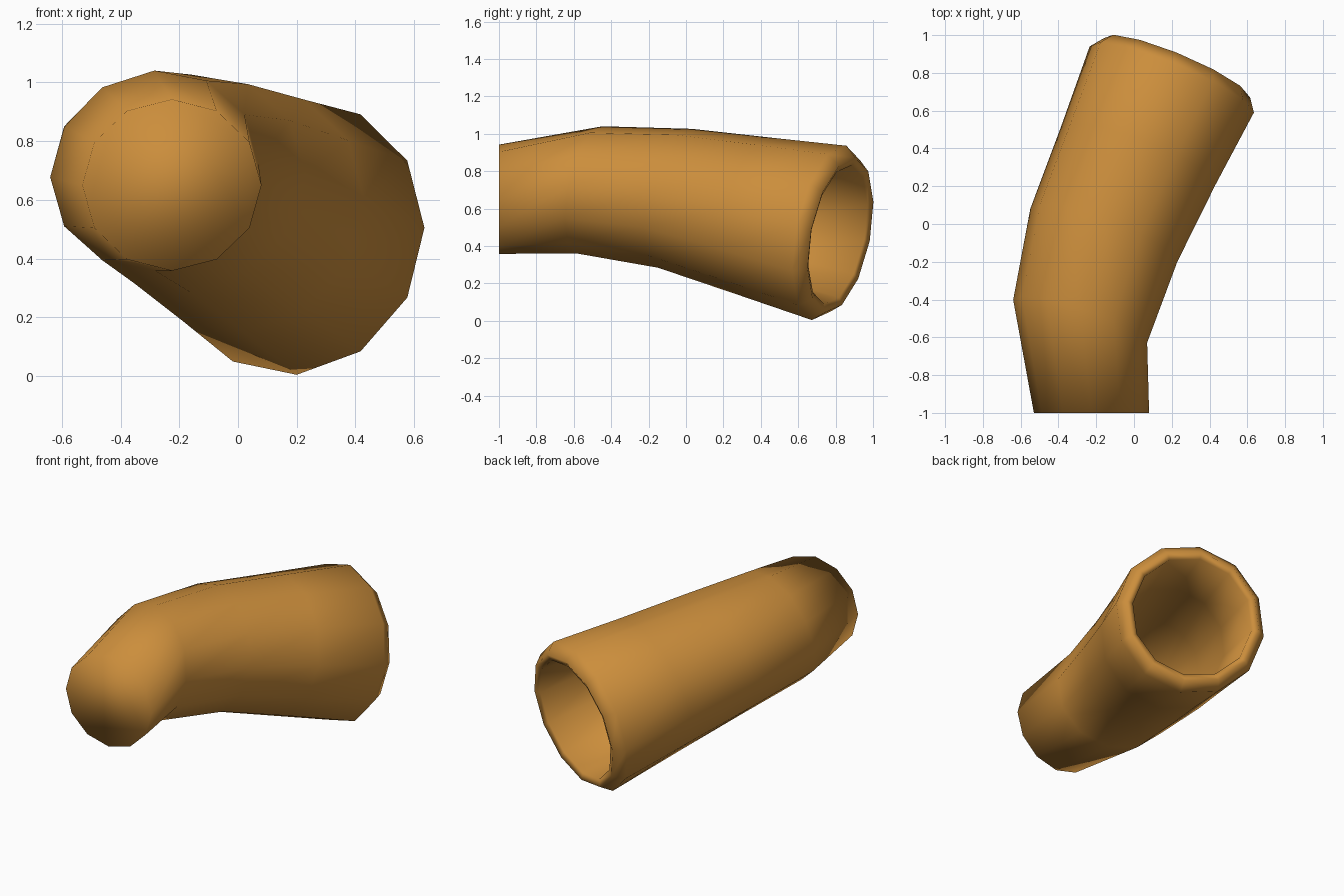
import bpy, bmesh
from math import sin, cos, pi
from mathutils import Vector

if "Cube" in bpy.data.objects:
    bpy.data.objects.remove(bpy.data.objects["Cube"])

SIDES = 12
TILT = (0.35, 0.91, -0.22)
END_TILT = (0.38, 0.91, -0.18)
WALL = 0.085

# Outer wall stations: centre, axis direction, half width, half height
outer = [
    ((-0.225, -1.00, 0.65), (0, 1, 0), 0.305, 0.292),
    ((-0.285, -0.515, 0.70), (0.31, 0.93, -0.19), 0.373, 0.347),
    ((-0.16, -0.06, 0.655), TILT, 0.415, 0.382),
    ((0.02, 0.355, 0.563), TILT, 0.438, 0.428),
    ((0.20, 0.765, 0.47), END_TILT, 0.47, 0.475),
]

# Rounded lip that bulges past the end of the wall
lip = [
    ((0.226, 0.826, 0.457), END_TILT, 0.42, 0.42),
    ((0.222, 0.812, 0.46), END_TILT, 0.378, 0.378),
]


def add_ring(bm, centre, axis, width, height):
    n = Vector(axis).normalized()
    u = Vector((1, 0, 0))
    u = (u - n * u.dot(n)).normalized()
    v = u.cross(n)
    return [bm.verts.new(Vector(centre)
                         + u * width * cos(2 * pi * i / SIDES)
                         + v * height * sin(2 * pi * i / SIDES))
            for i in range(SIDES)]


bm = bmesh.new()

# Outer wall, lip, then the inner wall back down to the closed end
rings = [add_ring(bm, *s) for s in outer + lip]
for i, (c, a, w, h) in reversed(list(enumerate(outer[:-1]))):
    centre = Vector(c) + Vector((0, WALL if i == 0 else 0, 0))
    rings.append(add_ring(bm, centre, a, w - WALL, h - WALL))

for a, b in zip(rings, rings[1:]):
    for i in range(SIDES):
        j = (i + 1) % SIDES
        bm.faces.new((a[i], a[j], b[j], b[i]))

# Closed front end, outside and inside
bm.faces.new(rings[0])
bm.faces.new(rings[-1])
bmesh.ops.recalc_face_normals(bm, faces=bm.faces)
for f in bm.faces:
    f.smooth = True

mesh = bpy.data.meshes.new("bent_tube")
bm.to_mesh(mesh)
bm.free()
tube = bpy.data.objects.new("bent_tube", mesh)
bpy.context.collection.objects.link(tube)

# Warm brown colour
mat = bpy.data.materials.new("tan")
mat.diffuse_color = (0.60, 0.27, 0.045, 1)
mat.use_nodes = True
mat.node_tree.nodes["Principled BSDF"].inputs["Base Color"].default_value = mat.diffuse_color
mesh.materials.append(mat)
